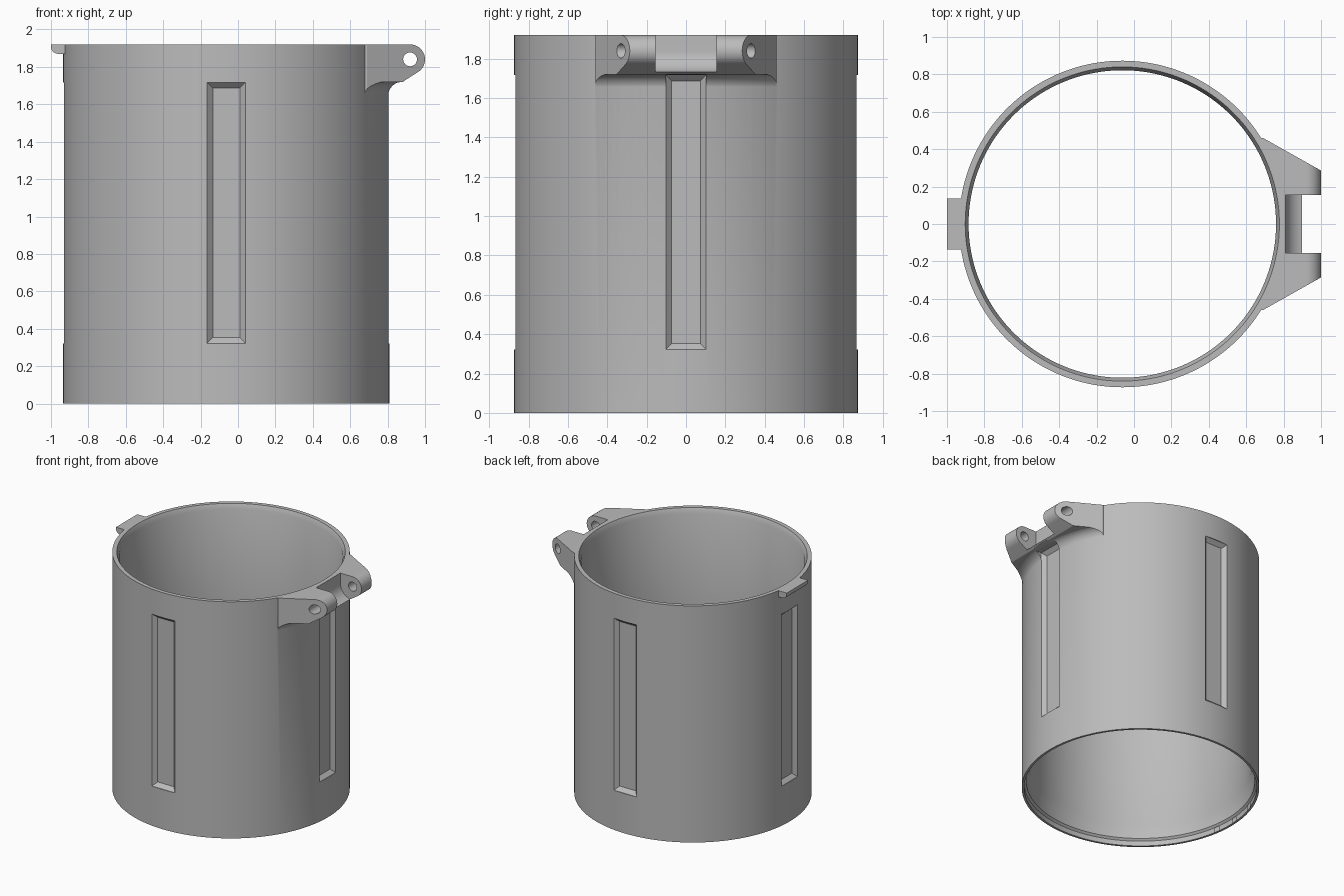
import bpy, bmesh
from math import sin, cos, pi, radians
from mathutils import Matrix, Vector

CX, R, H = -0.0625, 0.873, 1.92      # tube axis, radius, height
PIN = (0.92, 1.84)                   # hinge pin axis (x, z)

if "Cube" in bpy.data.objects:
    bpy.data.objects.remove(bpy.data.objects["Cube"])

grey = bpy.data.materials.new("warm_grey")
grey.use_nodes = True
grey.diffuse_color = (0.5, 0.5, 0.5, 1)
grey.node_tree.nodes["Principled BSDF"].inputs["Base Color"].default_value = (0.5, 0.5, 0.5, 1)


def finish(name, bm):
    bmesh.ops.remove_doubles(bm, verts=bm.verts, dist=1e-5)
    bmesh.ops.recalc_face_normals(bm, faces=bm.faces)
    mesh = bpy.data.meshes.new(name)
    bm.to_mesh(mesh)
    bm.free()
    mesh.materials.append(grey)
    ob = bpy.data.objects.new(name, mesh)
    bpy.context.collection.objects.link(ob)
    return ob


def revolve(name, profile, steps=144):
    """Spin a closed (radius, z) profile round the tube axis."""
    bm = bmesh.new()
    vs = [bm.verts.new((CX + r, 0, z)) for r, z in profile]
    edges = [bm.edges.new((vs[i], vs[(i + 1) % len(vs)])) for i in range(len(vs))
             if profile[i][0] > 0 or profile[(i + 1) % len(vs)][0] > 0]
    bmesh.ops.spin(bm, geom=vs + edges, cent=(CX, 0, 0), axis=(0, 0, 1),
                   angle=2 * pi, steps=steps, use_duplicate=False)
    return finish(name, bm)


def prism(name, points, lo, hi, upright=False):
    """Extrude an outline: (x, y) along z, or (x, z) along y when upright."""
    bm = bmesh.new()
    place = (lambda a, b, t: (a, t, b)) if upright else (lambda a, b, t: (a, b, t))
    face = bm.faces.new([bm.verts.new(place(a, b, lo)) for a, b in points])
    out = bmesh.ops.extrude_face_region(bm, geom=[face])
    moved = [v for v in out["geom"] if isinstance(v, bmesh.types.BMVert)]
    bmesh.ops.translate(bm, verts=moved, vec=Vector(place(0, 0, hi - lo)))
    return finish(name, bm)


def arc(cx, cz, r, start, end, n):
    angles = [radians(start + (end - start) * i / n) for i in range(n + 1)]
    return [(cx + r * cos(a), cz + r * sin(a)) for a in angles]


def combine(target, other, operation):
    mod = target.modifiers.new("cut", "BOOLEAN")
    mod.operation, mod.solver, mod.object = operation, "EXACT", other
    bpy.context.view_layer.update()
    graph = bpy.context.evaluated_depsgraph_get()
    mesh = bpy.data.meshes.new_from_object(target.evaluated_get(graph))
    target.modifiers.clear()
    target.data = mesh
    bpy.data.objects.remove(other)


def slot_cutter(angle):
    """Tall chamfered pocket: sloped sides inside, straight outside."""
    bm = bmesh.new()
    rings = []
    for r, half, lo, hi in ((0.837, 0.0725, 0.352, 1.688),
                            (0.867, 0.1025, 0.322, 1.717),
                            (1.0, 0.1025, 0.322, 1.717)):
        rings.append([bm.verts.new((r, y, z)) for y, z in
                      ((-half, lo), (half, lo), (half, hi), (-half, hi))])
    bm.faces.new(rings[0])
    bm.faces.new(rings[-1])
    for a, b in zip(rings, rings[1:]):
        for i in range(4):
            j = (i + 1) % 4
            bm.faces.new((a[i], a[j], b[j], b[i]))
    turn = Matrix.Translation((CX, 0, 0)) @ Matrix.Rotation(angle, 4, "Z")
    bmesh.ops.transform(bm, matrix=turn, verts=bm.verts)
    return finish("slot_cutter", bm)


# Solid body
body = revolve("hinged_sleeve", [(0, 0), (R, 0), (R, H), (0, H)])

# Hinge ears: side outline trimmed to the tapered plan
plan = [(0.4, 0.46), (0.69, 0.46), (1.01, 0.28), (1.01, -0.28), (0.69, -0.46), (0.4, -0.46)]
ears = prism("ears", [(0.4, H)] + arc(*PIN, 0.08, 90, -60, 20) + [(0.88, 1.72), (0.4, 1.72)],
             -0.5, 0.5, upright=True)
combine(ears, prism("ear_plan", plan, 1.5, 2.1), "INTERSECT")

# Cove blending the ears into the wall
cove = revolve("cove", [(0.8, 1.74), (0.8, 1.64)]
               + arc(R + 0.078, 1.642, 0.08, 180, 90, 10) + [(R + 0.078, 1.74)])
combine(cove, prism("cove_plan", plan, 1.5, 2.1), "INTERSECT")

# Latch tab opposite the hinge
latch = prism("latch", [(-0.8, H), (-1, H), (-1, 1.905)]
              + arc(-0.962, 1.908, 0.038, 190, 270, 8) + [(-0.92, 1.868), (-0.8, 1.868)],
              -0.137, 0.137, upright=True)
for part in (cove, ears, latch):
    combine(body, part, "UNION")

# Bore with chamfered mouth and stepped seat at the foot
bore = revolve("bore", [(0, -0.1), (0.855, -0.1), (0.855, 0.04), (0.84, 0.055), (0.84, 0.15),
                        (0.822, 0.19), (0.822, 1.88), (0.84, H), (0.84, 2.1), (0, 2.1)])
combine(body, bore, "DIFFERENCE")

# Knuckle clearance between the ears, and pin hole
clear = prism("knuckle_clearance", [(1.1, 2.0), (0.81, 2.0)] + arc(*PIN, 0.11, 180, 270, 14)
              + [(1.1, 1.73)], -0.155, 0.155, upright=True)
combine(body, clear, "DIFFERENCE")
hole = prism("pin_hole", arc(*PIN, 0.037, 0, 345, 23), -0.6, 0.6, upright=True)
combine(body, hole, "DIFFERENCE")

# Four recessed slots
for k in range(4):
    combine(body, slot_cutter(k * pi / 2), "DIFFERENCE")

bpy.ops.object.select_all(action="DESELECT")
body.select_set(True)
bpy.context.view_layer.objects.active = body
bpy.ops.object.shade_smooth_by_angle(angle=radians(25))
